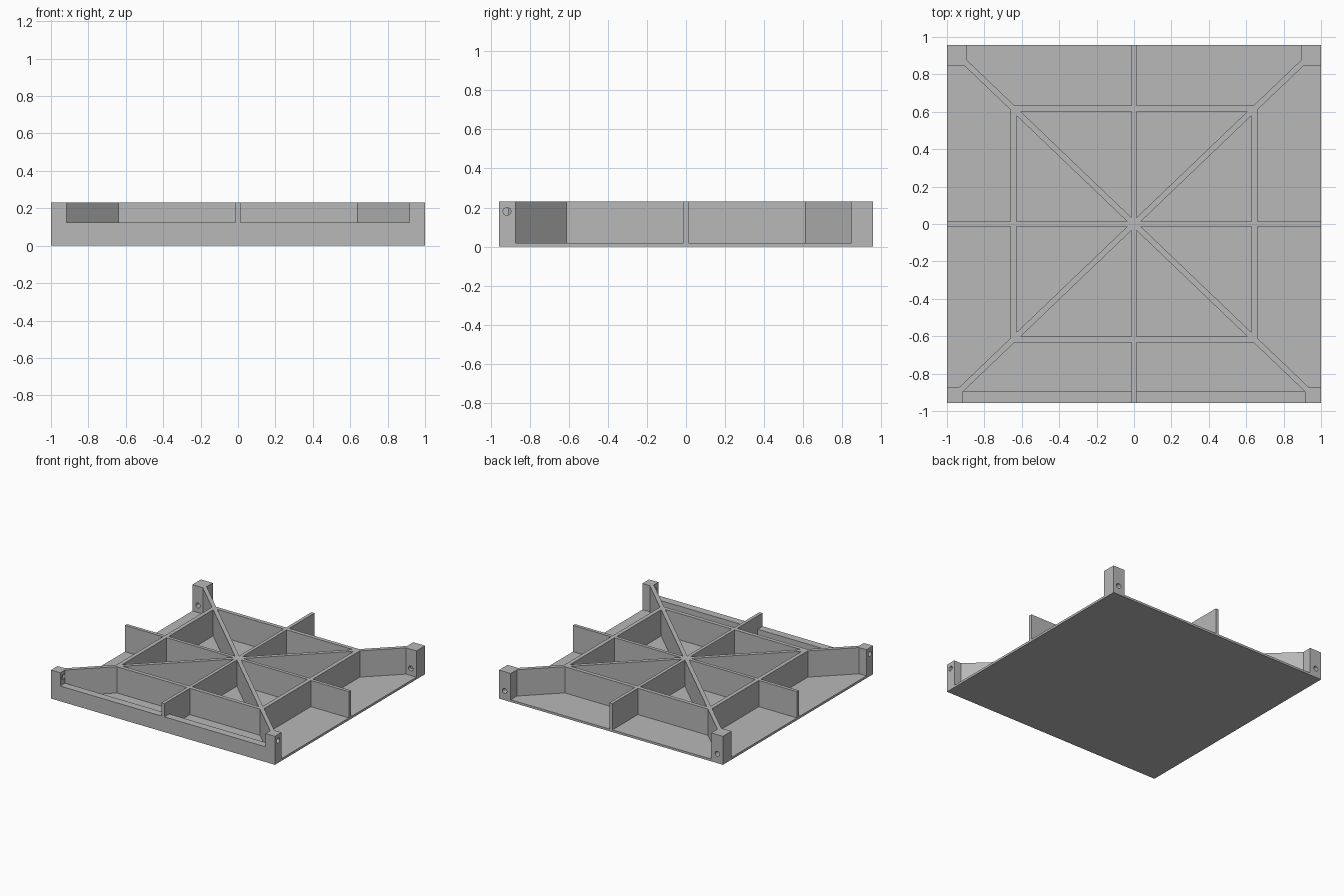
import bpy
import math
from mathutils import Matrix, Vector

cube = bpy.data.objects.get("Cube")
if cube:
    bpy.data.objects.remove(cube, do_unlink=True)

W, D, H = 1.0, 0.957, 0.23      # half width, half depth, full height
FLOOR = 0.018                   # plate thickness
RAIL_TOP = 0.123
GRID_X, GRID_Y = 0.644, 0.617   # centre lines of the square rib frame

grey = bpy.data.materials.new("plain grey")
grey.use_nodes = True
colour = (0.48, 0.48, 0.48, 1)
grey.diffuse_color = colour
grey.node_tree.nodes["Principled BSDF"].inputs["Base Color"].default_value = colour


def box(name, low, high):
    """Axis-aligned block between two opposite corners."""
    low, high = Vector(low), Vector(high)
    bpy.ops.mesh.primitive_cube_add(size=1)
    ob = bpy.context.object
    ob.name = name
    size = high - low
    ob.data.transform(Matrix.Translation((low + high) / 2) @ Matrix.Diagonal((*size, 1)))
    ob.data.materials.append(grey)
    return ob


def rib(name, start, end, width):
    """Upright wall standing on the plate between two plan points."""
    start, end = Vector(start), Vector(end)
    run = end - start
    ob = box(name, (0, -width / 2, FLOOR), (run.length, width / 2, H))
    turn = Matrix.Rotation(math.atan2(run.y, run.x), 4, 'Z')
    ob.data.transform(Matrix.Translation((start.x, start.y, 0)) @ turn)
    return ob


def drill(post, centre, axis):
    """Cut a round hole right through a post along x or y."""
    turn = (0, math.pi / 2, 0) if axis == 'X' else (math.pi / 2, 0, 0)
    bpy.ops.mesh.primitive_cylinder_add(vertices=24, radius=0.02, depth=0.3,
                                        location=centre, rotation=turn)
    cutter = bpy.context.object
    cutter.name = post.name + "_hole_cutter"
    cutter.data.materials.append(grey)
    cutter.hide_render = True
    cutter.hide_set(True)
    cutter.display_type = 'WIRE'
    mod = post.modifiers.new("hole", 'BOOLEAN')
    mod.operation = 'DIFFERENCE'
    mod.solver = 'EXACT'
    mod.object = cutter


# Plate and low front rail
box("base_plate", (-W, -D, 0), (W, D, FLOOR))
box("front_rail", (-0.917, -D, FLOOR), (0.917, -0.895, RAIL_TOP))

# Corner posts with bolt holes
for side, s in (("left", 1), ("right", -1)):
    xs = sorted((s * 0.917, s * W))
    post = box("front_post_" + side, (xs[0], -D, FLOOR), (xs[1], -0.873, H))
    drill(post, (s * 0.958, -0.916, 0.18), 'X')
    xs = sorted((s * 0.895, s * W))
    post = box("back_post_" + side, (xs[0], 0.847, FLOOR), (xs[1], D, H))
    drill(post, (s * 0.95, 0.9, 0.075), 'Y')

# Central cross
rib("cross_rib_x", (-W, 0), (W, 0), 0.027)
rib("cross_rib_y", (0, -D), (0, D), 0.027)

# Square frame around the centre
for s in (1, -1):
    rib("frame_rib_x", (-GRID_X - 0.016, s * GRID_Y), (GRID_X + 0.016, s * GRID_Y), 0.032)
    rib("frame_rib_y", (s * GRID_X, -GRID_Y), (s * GRID_X, GRID_Y), 0.032)

# Diagonals running between opposite corner posts
for s in (1, -1):
    rib("diagonal_rib", (-s * 0.94, -0.94 * D), (s * 0.93, 0.93 * D), 0.031)
